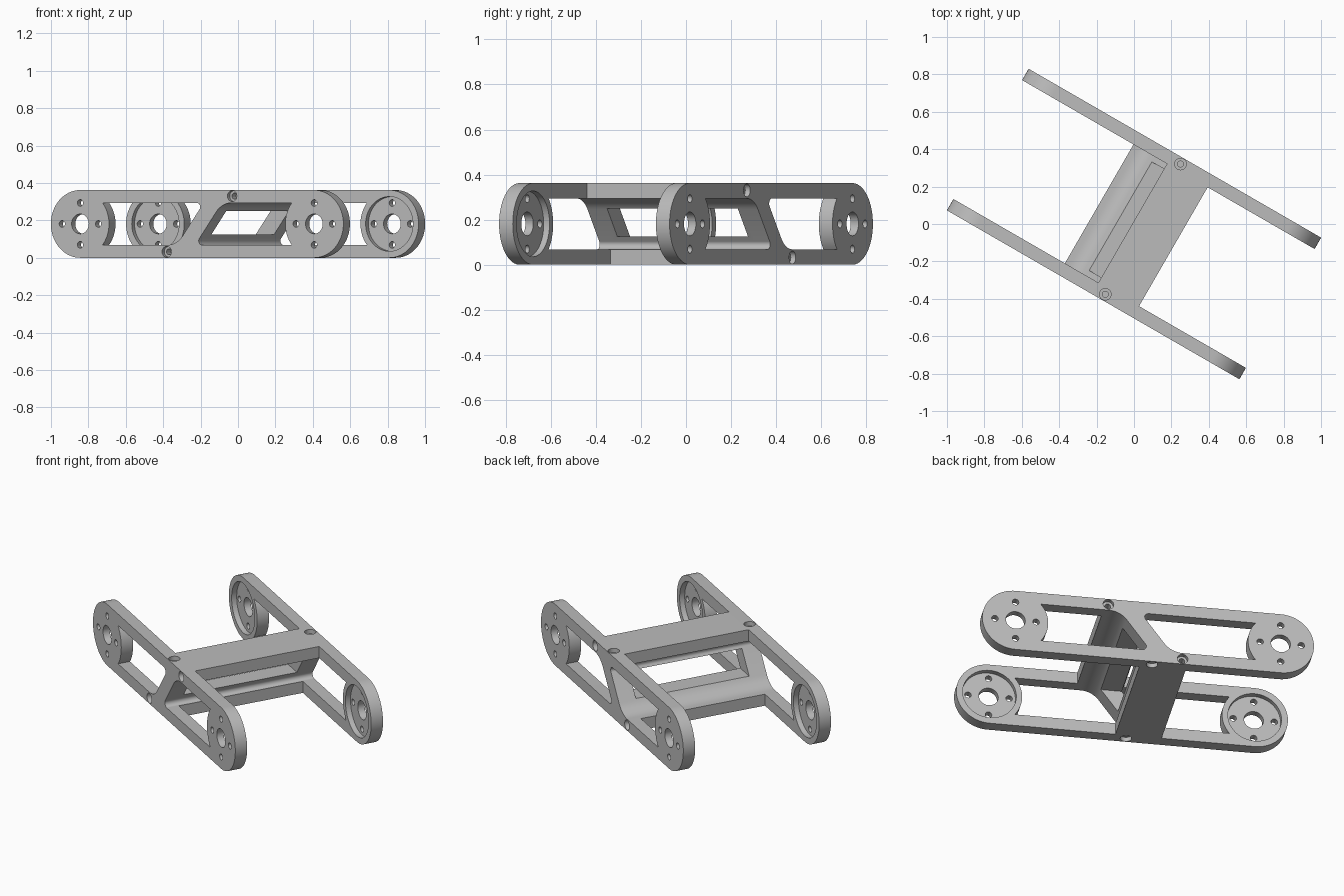
import bpy, bmesh, math
from mathutils import Vector

if "Cube" in bpy.data.objects:
    bpy.data.objects.remove(bpy.data.objects["Cube"])

# Shared dimensions: u runs along the plates, v across, z up
H, R, RAIL = 0.362, 0.181, 0.068
END, INNER, OUTER = 0.722, 0.367, 0.437
MID_U = 0.014
TILT = math.radians(-30)

metal = bpy.data.materials.new("grey_metal")
metal.use_nodes = True
GREY = (0.5, 0.5, 0.5, 1)
metal.diffuse_color = GREY
metal.node_tree.nodes["Principled BSDF"].inputs["Base Color"].default_value = GREY


def arc(cx, cy, r, start, end, n):
    steps = [math.radians(start + (end - start) * i / n) for i in range(n + 1)]
    return [(cx + r * math.cos(a), cy + r * math.sin(a)) for a in steps]


def circle(cx, cy, r, n=32):
    return arc(cx, cy, r, 0, 360, n)[:-1]


def fillet(before, corner, after, r, n=8):
    """Points of a rounded corner between two straight edges."""
    c = Vector(corner)
    d1 = (Vector(before) - c).normalized()
    d2 = (Vector(after) - c).normalized()
    half = d1.angle(d2) / 2
    centre = c + (d1 + d2).normalized() * r / math.sin(half)
    s = c + d1 * r / math.tan(half) - centre
    e = c + d2 * r / math.tan(half) - centre
    return [tuple(centre + (s.lerp(e, i / n)).normalized() * r) for i in range(n + 1)]


def flip(points):
    """Half turn about the middle of the side profile."""
    return [(2 * MID_U - u, H - z) for u, z in points]


def prism(bm, outline, start, end, axis="v"):
    def place(p, t):
        return (p[0], t, p[1]) if axis == "v" else (p[0], p[1], t)
    low = [bm.verts.new(place(p, start)) for p in outline]
    top = [bm.verts.new(place(p, end)) for p in outline]
    bm.faces.new(low)
    bm.faces.new(top[::-1])
    for i in range(len(low)):
        j = (i + 1) % len(low)
        bm.faces.new((low[i], top[i], top[j], low[j]))


def make(name, bm):
    bmesh.ops.recalc_face_normals(bm, faces=bm.faces)
    mesh = bpy.data.meshes.new(name)
    bm.to_mesh(mesh)
    bm.free()
    mesh.materials.append(metal)
    obj = bpy.data.objects.new(name, mesh)
    bpy.context.collection.objects.link(obj)
    return obj


def carve(obj, cutters):
    """Subtract the cutters in order, then drop them."""
    for c in cutters:
        c.hide_render = True
        mod = obj.modifiers.new("cut", "BOOLEAN")
        mod.operation, mod.solver, mod.object = "DIFFERENCE", "EXACT", c
    graph = bpy.context.evaluated_depsgraph_get()
    mesh = bpy.data.meshes.new_from_object(obj.evaluated_get(graph))
    obj.modifiers.clear()
    obj.data = mesh
    mesh.name = obj.name
    for c in cutters:
        bpy.data.objects.remove(c)


def finish(obj):
    obj.rotation_euler.z = TILT
    bpy.ops.object.select_all(action="DESELECT")
    obj.select_set(True)
    bpy.context.view_layer.objects.active = obj
    bpy.ops.object.shade_smooth_by_angle(angle=math.radians(30))


# Diagonal strut edge on the +u side, with a tight lower and a wide upper fillet
low, high = (-0.012, RAIL), (0.153, H - RAIL)
strut_edge = (fillet((1, RAIL), low, high, 0.022)
              + fillet(low, high, (1, H - RAIL), 0.12))

# Window between strut and the round end pad
PAD = 0.178
sweep = math.degrees(math.asin((R - RAIL) / PAD))
window_a = strut_edge + arc(END, R, PAD, 180 - sweep, 180 + sweep, 16)
window_b = (flip(strut_edge)
            + arc(-END, R, PAD, -sweep, sweep, 16))

SCREW_U, SCREW_Z = 0.216, 0.33
side_screws = [(SCREW_U, SCREW_Z)] + flip([(SCREW_U, SCREW_Z)])


def side_plate(name, s):
    bm = bmesh.new()
    prism(bm, arc(END, R, R, -90, 90, 40) + arc(-END, R, R, 90, 270, 40),
          s * INNER, s * OUTER)
    plate = make(name, bm)

    # Through cuts: windows, hub bores, bolt circle and screw shanks
    through = bmesh.new()
    wide = bmesh.new()
    a, b = s * (INNER - 0.05), s * (OUTER + 0.05)
    prism(through, window_a, a, b)
    prism(through, window_b, a, b)
    for hub in (-END, END):
        prism(through, circle(hub, R, 0.053), a, b)
        for du, dz in ((1, 0), (-1, 0), (0, 1), (0, -1)):
            prism(through, circle(hub + 0.112 * du, R + 0.112 * dz, 0.018, 16), a, b)
        # Round recess on the inner face
        prism(wide, circle(hub, R, 0.146, 64), a, s * (INNER + 0.03))

    # Counterbored screws in the outer face and in the top and bottom edges
    for u, z in side_screws:
        prism(through, circle(u, z, 0.016, 16), a, b)
        prism(wide, circle(u, z, 0.029, 24), s * (OUTER - 0.025), b)
    v = s * (INNER + OUTER) / 2
    for u, face, d in ((0.055, H, -1), (2 * MID_U - 0.055, 0, 1)):
        prism(through, circle(u, v, 0.016, 16), face - d * 0.02, face + d * 0.06, "z")
        prism(wide, circle(u, v, 0.031, 24), face - d * 0.02, face + d * 0.025, "z")
    carve(plate, [make("cut_through", through), make("cut_wide", wide)])
    finish(plate)


side_plate("front_side_plate", -1)
side_plate("rear_side_plate", 1)

# Z-shaped bridge: bottom flange, slanted web and top flange
half = ([(0.036, 0), (0.036, RAIL)] + strut_edge
        + [(0.243, H - RAIL), (0.243, H)])
bm = bmesh.new()
prism(bm, half + flip(half), -INNER, INNER)
bridge = make("cross_bridge", bm)

# Long window through the web
bm = bmesh.new()
prism(bm, [(-0.5, 0.125), (0.5, 0.125), (0.5, 0.25), (-0.5, 0.25)], -0.335, 0.335)
carve(bridge, [make("cut_web", bm)])
finish(bridge)
